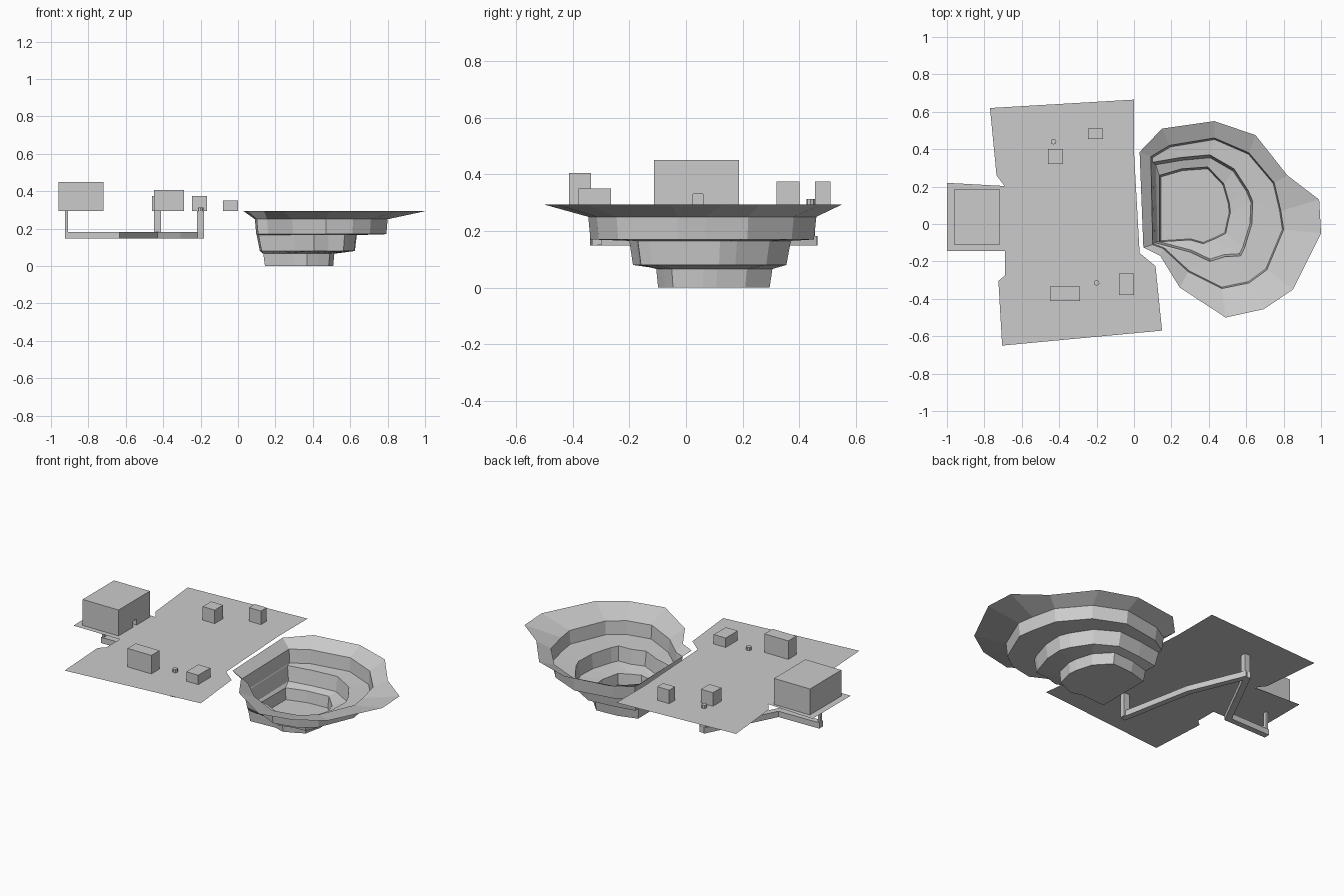
import bpy, bmesh
from mathutils import Vector

if "Cube" in bpy.data.objects:
    bpy.data.objects.remove(bpy.data.objects["Cube"])

GROUND = 0.293


def finish(name, bm):
    bmesh.ops.recalc_face_normals(bm, faces=bm.faces)
    me = bpy.data.meshes.new(name)
    bm.to_mesh(me)
    bm.free()
    ob = bpy.data.objects.new(name, me)
    bpy.context.collection.objects.link(ob)
    return ob


def sheet(name, pts, z):
    bm = bmesh.new()
    f = bm.faces.new([bm.verts.new((x, y, z)) for x, y in pts])
    if f.normal.z < 0:
        f.normal_flip()
    bmesh.ops.triangulate(bm, faces=bm.faces)
    return finish(name, bm)


def loft(name, rings, cap_start=False, cap_end=True, closed=True):
    bm = bmesh.new()
    vs = [[bm.verts.new(p) for p in r] for r in rings]
    n = len(vs[0])
    for a, b in zip(vs, vs[1:]):
        for i in range(n):
            j = (i + 1) % n
            bm.faces.new((a[i], a[j], b[j], b[i]))
    if cap_start:
        bm.faces.new(vs[0])
    if cap_end:
        bm.faces.new(vs[-1])
    return finish(name, bm)


def box(name, x0, x1, y0, y1, z0, z1):
    c = [(x0, y0), (x1, y0), (x1, y1), (x0, y1)]
    return loft(name, [[(x, y, z) for x, y in c] for z in (z0, z1)], True)


def tunnel(name, path, w=0.036, z0=0.148, z1=0.183):
    # rectangular section swept along a path with mitred corners
    P = [Vector(p) for p in path]
    D = [(b - a).normalized() for a, b in zip(P, P[1:])]
    rings = []
    for i, p in enumerate(P):
        d0, d1 = D[max(i - 1, 0)], D[min(i, len(D) - 1)]
        t = (d0 + d1).normalized()
        off = Vector((-t.y, t.x)) * (w / 2 / t.dot(d0))
        a, b = p + off, p - off
        rings.append([(a.x, a.y, z0), (b.x, b.y, z0), (b.x, b.y, z1), (a.x, a.y, z1)])
    return loft(name, rings, True)


# Surface sheets: main yard and the pad under the large building
sheet("yard", [(-.77, .62), (0, .665), (0, .385), (.03, -.155), (.115, -.225), (.15, -.57),
               (-.705, -.65), (-.725, -.305), (-.69, -.275), (-.69, .2), (-.735, .26)], GROUND)
sheet("building_pad", [(-1, .22), (-.69, .203), (-.69, -.145), (-1, -.145)], GROUND)

# Open pit: stepped benches narrowing to a flat floor
rim = [(.03, .385), (.15, .51), (.43, .55), (.65, .475), (.82, .26), (.99, .13), (1, -.05),
       (.85, -.35), (.695, -.455), (.49, -.5), (.245, -.34), (.14, -.17), (.05, -.125)]
upper = [(.09, .36), (.19, .42), (.43, .46), (.615, .38), (.75, .22), (.785, .07), (.80, -.03),
         (.71, -.245), (.615, -.315), (.47, -.345), (.29, -.255), (.155, -.13), (.10, -.11)]
middle = [(.10, .33), (.245, .355), (.405, .37), (.535, .295), (.61, .18), (.635, .12), (.63, 0),
          (.59, -.13), (.57, -.17), (.485, -.175), (.405, -.2), (.3, -.15), (.11, -.10)]
lower = [(.135, .26), (.255, .295), (.395, .305), (.48, .215), (.51, .11), (.515, .06), (.505, .02),
         (.49, -.05), (.43, -.08), (.37, -.105), (.3, -.085), (.22, -.09), (.135, -.095)]


def level(pts, z, s=1.0):
    cx = sum(p[0] for p in pts) / len(pts)
    cy = sum(p[1] for p in pts) / len(pts)
    return [(cx + (x - cx) * s, cy + (y - cy) * s, z) for x, y in pts]


loft("open_pit", [level(rim, GROUND), level(upper, .25), level(upper, .17, .98),
                  level(middle, .165), level(middle, .08, .95),
                  level(lower, .066), level(lower, 0, .96)])

# Small buildings
for i, (x0, x1, y0, y1, h) in enumerate([(-.46, -.38, .32, .4, .405 - .03),
                                         (-.245, -.165, .455, .51, .375),
                                         (-.45, -.29, -.413, -.335, .405),
                                         (-.08, 0, -.38, -.265, .35)]):
    box(f"small_building_{i + 1}", x0, x1, y0, y1, GROUND, h)

# Large building with a doorway notch in its right wall
hall = box("large_building", -.96, -.72, -.113, .187, GROUND, .45)
door = box("doorway_cutter", -.77, -.70, .025, .06, .25, .33)
door.hide_render = True
door.hide_set(True)
cut = hall.modifiers.new("doorway", "BOOLEAN")
cut.object = door
cut.operation = "DIFFERENCE"
bpy.context.view_layer.objects.active = hall
bpy.ops.object.modifier_apply(modifier="doorway")
bpy.data.objects.remove(door)

# Underground galleries linking the three shafts
tunnel("west_gallery", [(-.925, .03), (-.645, .035), (-.43, .455)])
tunnel("east_gallery", [(-.43, .455), (-.29, .12), (-.2, -.335)])

# Vertical shafts with round heads above ground
box("hall_shaft", -.925, -.91, .02, .04, .15, GROUND)
for i, (x, y) in enumerate([(-.43, .44), (-.2, -.315)]):
    box(f"shaft_{i + 1}", x - .019, x + .019, y - .016, y + .016, .15, GROUND)
    bpy.ops.mesh.primitive_cylinder_add(vertices=8, radius=.015, depth=.02,
                                        location=(x, y, GROUND + .01))
    bpy.context.object.name = f"shaft_head_{i + 1}"
